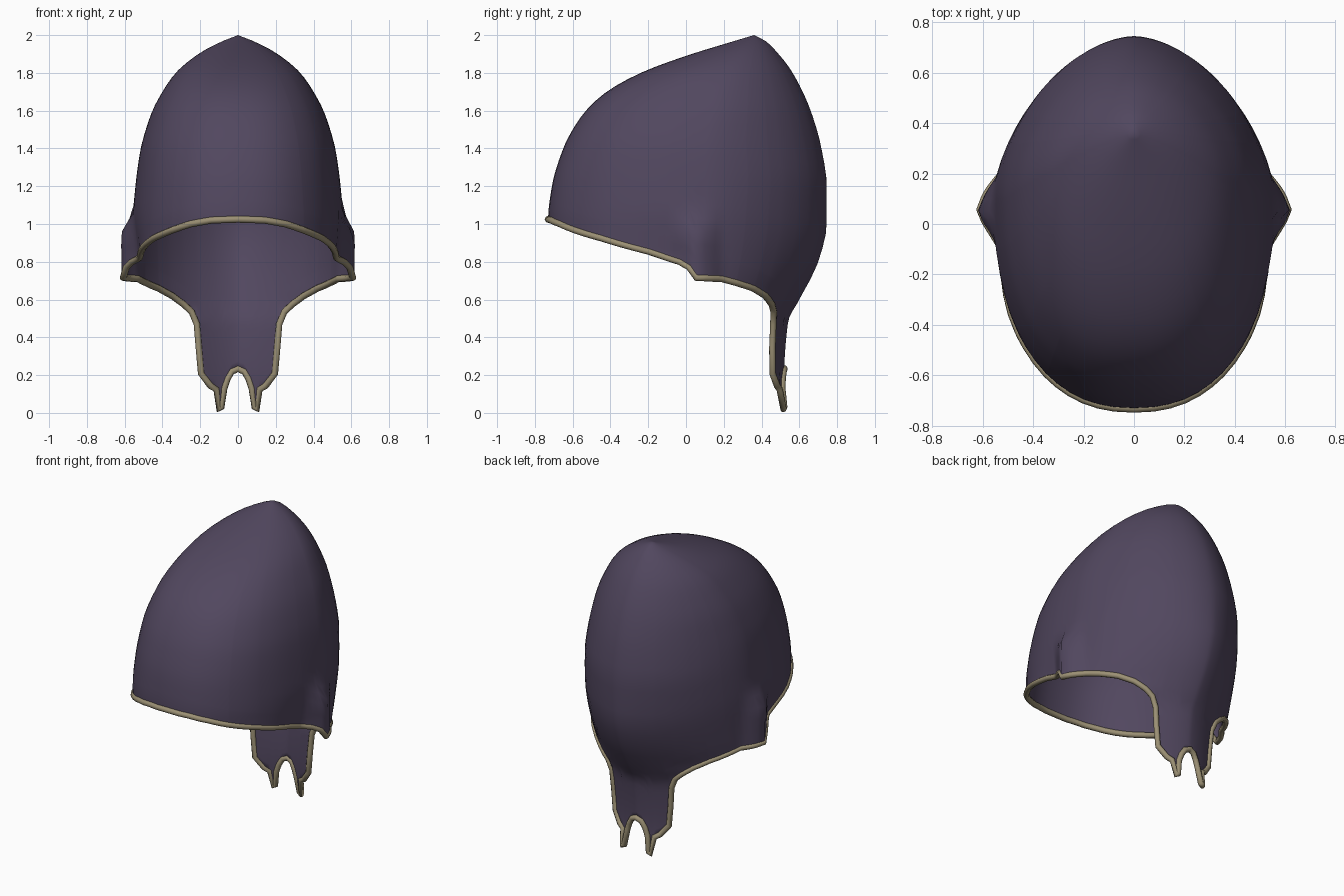
import bpy, math

if "Cube" in bpy.data.objects:
    bpy.data.objects.remove(bpy.data.objects["Cube"])

# Profiles as (height, value), top to bottom
FRONT = [(2, .36), (1.97, .26), (1.89, 0), (1.8, -.24), (1.7, -.42), (1.6, -.53), (1.5, -.60),
         (1.4, -.65), (1.2, -.71), (1.02, -.73), (0, -.73)]
BACK = [(2, .36), (1.97, .42), (1.9, .49), (1.8, .565), (1.6, .66), (1.4, .717), (1.2, .745),
        (1.0, .745), (.8, .70), (.6, .60), (.48, .54), (.2, .52), (.1, .525), (0, .545)]
WIDTH = [(2, 0), (1.96, .1), (1.9, .21), (1.8, .33), (1.7, .40), (1.6, .453), (1.5, .488),
         (1.4, .515), (1.2, .543), (1.0, .558), (0, .558)]
MIDDLE = [(2, .36), (1.9, .28), (1.8, .21), (1.6, .14), (1.4, .1), (0, .1)]
# Lower edge as (angle from the front, height)
RIM = [(0, 1.025), (12, 1.02), (24, 1.0), (35.3, .97), (51.7, .925), (72, .855), (83, .80),
       (86, .77), (88, .715), (104, .71), (113.4, .69), (125, .66), (134.7, .62), (142, .575),
       (146.9, .535), (150, .47), (152.5, .21), (158.1, .145), (162, .125), (163.4, .02),
       (165.3, .03), (167.2, .13), (169.5, .18), (173, .22), (180, .235)]


def linear(table, v):
    for (a, p), (b, q) in zip(table, table[1:]):
        if min(a, b) <= v <= max(a, b):
            return p + (q - p) * (v - a) / (b - a)
    return table[-1][1]


def smooth(table, v):
    """Monotone cubic interpolation of a profile."""
    d = [(q - p) / (b - a) for (a, p), (b, q) in zip(table, table[1:])]
    m = [d[0]] + [2 * e * f / (e + f) if e * f > 0 else 0 for e, f in zip(d, d[1:])] + [d[-1]]
    for i in range(len(d)):
        (a, p), (b, q) = table[i], table[i + 1]
        if b <= v <= a:
            h = b - a
            t = (v - a) / h
            return ((2*t**3 - 3*t*t + 1) * p + (t**3 - 2*t*t + t) * h * m[i]
                    + (3*t*t - 2*t**3) * q + (t**3 - t*t) * h * m[i + 1])
    return table[-1][1]


def clamp(v):
    return min(1, max(0, v))


def cap_point(deg, z):
    side = 1 if deg >= 0 else -1
    a = math.radians(abs(deg))
    s, c = abs(math.sin(a)), math.cos(a)
    mid = smooth(MIDDLE, z)
    # cross-section is fuller in front, flatter low at the back
    e = 2 / 2.3 if c > 0 else 2 / (1.5 + .27 * clamp((z - .65) / .6))
    end = smooth(FRONT if c > 0 else BACK, z)
    x = smooth(WIDTH, z) * s ** e
    y = mid + (end - mid) * abs(c) ** e
    # pinched edge ahead of the ears, then the ear bulge
    x -= .02 * clamp((1.05 - z) / .2) * clamp(1 - abs(y + .12) / .25)
    if s > .8:
        x += .068 * clamp((1.06 - z) / .11) * clamp(1 - abs(y - .05) / .14)
    return (side * x, y, z)


def material(name, rgb):
    m = bpy.data.materials.new(name)
    m.diffuse_color = (*rgb, 1)
    m.use_nodes = True
    m.node_tree.nodes["Principled BSDF"].inputs["Base Color"].default_value = m.diffuse_color
    return m


cloth = material("dusky purple", (.083, .063, .114))
tan = material("tan trim", (.33, .28, .175))

# Column angles around the cap
half = sorted({r[0] for r in RIM} | set(range(6, 80, 6)) | {79, 81, 85, 90, 92, 94, 96, 98, 101}
              | set(range(108, 146, 6)) | {151.2, 176.5})
angles = half + [-a for a in reversed(half[1:-1])]
n, upper, lower = len(angles), 24, 10
rows = upper + lower

# Cap shell: upper rows follow a soft line, lower rows drop to the edge
verts, faces = [(0, .36, 2)], []
for i in range(1, rows + 1):
    for a in angles:
        r = linear(RIM, abs(a))
        soft = max(r, .52) + .1
        if i <= upper:
            z = 2 - (2 - soft) * (i / upper) ** 1.5
        else:
            z = soft + (r - soft) * (i - upper) / lower
        verts.append(cap_point(a, z))
for j in range(n):
    k = (j + 1) % n
    faces.append((0, 1 + j, 1 + k))
    for i in range(rows - 1):
        o = 1 + i * n
        faces.append((o + j, o + n + j, o + n + k, o + k))
mesh = bpy.data.meshes.new("cap_shell")
mesh.from_pydata(verts, [], faces)
mesh.materials.append(cloth)
cap = bpy.data.objects.new("cap_shell", mesh)
bpy.context.collection.objects.link(cap)
bpy.context.view_layer.objects.active = cap
cap.select_set(True)
bpy.ops.object.mode_set(mode='EDIT')
bpy.ops.mesh.select_all(action='SELECT')
bpy.ops.mesh.normals_make_consistent(inside=False)
bpy.ops.object.mode_set(mode='OBJECT')
bpy.ops.object.shade_smooth_by_angle(angle=math.radians(70))
thick = cap.modifiers.new("thickness", 'SOLIDIFY')
thick.thickness = .008
thick.offset = -1

# Rolled trim following the lower edge
curve = bpy.data.curves.new("edge_trim", 'CURVE')
curve.dimensions = '3D'
curve.bevel_depth = .018
curve.bevel_resolution = 2
spline = curve.splines.new('POLY')
spline.points.add(n - 1)
for p, a in zip(spline.points, angles):
    x, y, z = cap_point(a, linear(RIM, abs(a)))
    p.co = (x * .985, y, z, 1)
spline.use_cyclic_u = True
spline.use_smooth = True
curve.materials.append(tan)
trim = bpy.data.objects.new("edge_trim", curve)
bpy.context.collection.objects.link(trim)
